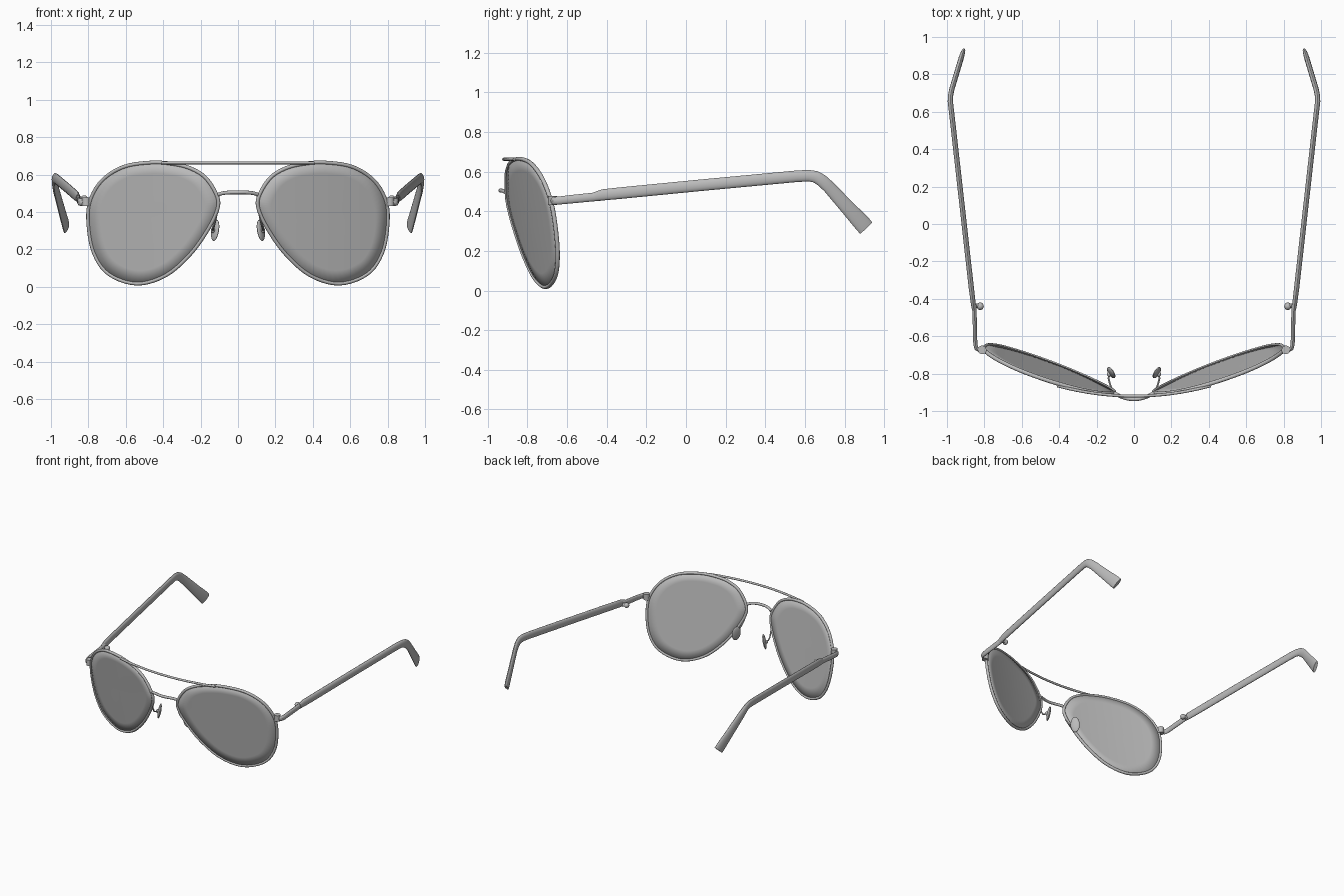
import bpy, bmesh, math
from mathutils import Vector, Matrix

if "Cube" in bpy.data.objects:
    bpy.data.objects.remove(bpy.data.objects["Cube"])

metal = bpy.data.materials.new("plain_grey")
metal.diffuse_color = (0.5, 0.5, 0.5, 1)
metal.use_nodes = True
metal.node_tree.nodes["Principled BSDF"].inputs["Base Color"].default_value = metal.diffuse_color


def finish(name, bm, mirror=True, thickness=0):
    """Turn a bmesh into a smooth, optionally mirrored object."""
    bmesh.ops.recalc_face_normals(bm, faces=bm.faces)
    me = bpy.data.meshes.new(name)
    bm.to_mesh(me)
    bm.free()
    me.materials.append(metal)
    ob = bpy.data.objects.new(name, me)
    bpy.context.collection.objects.link(ob)
    bpy.ops.object.select_all(action='DESELECT')
    ob.select_set(True)
    bpy.context.view_layer.objects.active = ob
    bpy.ops.object.shade_smooth_by_angle(angle=math.radians(40))
    if thickness:
        mod = ob.modifiers.new("thickness", 'SOLIDIFY')
        mod.thickness = thickness
        mod.offset = 0
    if mirror:
        ob.modifiers.new("mirror", 'MIRROR')
    return ob


def sweep(name, stations, up, cyclic=False, mirror=True, sides=12):
    """Sweep an ellipse along (x, y, z, half height, half thickness) stations."""
    bm = bmesh.new()
    n = len(stations)
    pts = [Vector(s[:3]) for s in stations]
    rings = []
    for i, s in enumerate(stations):
        if cyclic:
            t = pts[(i + 1) % n] - pts[i - 1]
        else:
            t = pts[min(i + 1, n - 1)] - pts[max(i - 1, 0)]
        t.normalize()
        side = t.cross(Vector(up)).normalized()
        top = side.cross(t)
        ring = []
        for k in range(sides):
            a = 2 * math.pi * k / sides
            ring.append(bm.verts.new(pts[i] + top * s[3] * math.sin(a) + side * s[4] * math.cos(a)))
        rings.append(ring)
    for i in range(n if cyclic else n - 1):
        a, b = rings[i], rings[(i + 1) % n]
        for k in range(sides):
            j = (k + 1) % sides
            bm.faces.new((a[k], a[j], b[j], b[k]))
    if not cyclic:
        bm.faces.new(rings[0])
        bm.faces.new(rings[-1])
    return finish(name, bm, mirror)


def ellipsoid(name, centre, size, rot=Matrix()):
    bm = bmesh.new()
    m = Matrix.Translation(centre) @ rot @ Matrix.Diagonal((*size, 1))
    bmesh.ops.create_uvsphere(bm, u_segments=20, v_segments=12, radius=1, matrix=m)
    return finish(name, bm)


def cylinder(name, centre, radius, depth, rot=Matrix()):
    bm = bmesh.new()
    bmesh.ops.create_cone(bm, cap_ends=True, segments=20, radius1=radius, radius2=radius,
                          depth=depth, matrix=Matrix.Translation(centre) @ rot)
    return finish(name, bm)


def face_y(x, z):
    """Wrapped, tilted surface on which the lenses lie."""
    return -0.85 + 0.2 * x + 0.13 * x * x - 0.16 * z


# Teardrop outline, smoothed by a closed spline
corners = [(0.46, 0.665), (0.61, 0.642), (0.725, 0.57), (0.79, 0.46), (0.80, 0.335),
           (0.77, 0.18), (0.69, 0.068), (0.54, 0.017), (0.385, 0.062), (0.255, 0.175),
           (0.165, 0.30), (0.113, 0.405), (0.11, 0.48), (0.17, 0.58), (0.25, 0.632), (0.34, 0.656)]
outline = []
for i in range(len(corners)):
    p0, p1, p2, p3 = [Vector(corners[(i + d) % len(corners)]) for d in (-1, 0, 1, 2)]
    for k in range(5):
        t = k / 5
        outline.append(0.5 * (2 * p1 + (p2 - p0) * t + (2 * p0 - 5 * p1 + 4 * p2 - p3) * t * t
                              + (3 * p1 - p0 - 3 * p2 + p3) * t ** 3))

# Lenses, as concentric rings on the curved surface
bm = bmesh.new()
mid = Vector((0.47, 0.37))
rings = []
for f in (1, 0.8, 0.6, 0.4, 0.2):
    ring = []
    for p in outline:
        q = mid + (p - mid) * f
        ring.append(bm.verts.new((q.x, face_y(q.x, q.y), q.y)))
    rings.append(ring)
for a, b in zip(rings, rings[1:]):
    for k in range(len(a)):
        j = (k + 1) % len(a)
        bm.faces.new((a[k], a[j], b[j], b[k]))
hub = bm.verts.new((mid.x, face_y(*mid), mid.y))
for k in range(len(outline)):
    bm.faces.new((rings[-1][k], rings[-1][(k + 1) % len(outline)], hub))
finish("lens", bm, thickness=0.01)

# Wire rims
sweep("rim", [(p.x, face_y(p.x, p.y), p.y, 0.011, 0.010) for p in outline], (0, 1, 0), cyclic=True)

# Brow bar and nose bridge
steps = [i / 12 for i in range(-12, 13)]
sweep("brow_bar", [(0.41 * u, -0.92 + 0.055 * u * u, 0.663, 0.008, 0.008) for u in steps],
      (0, 0, 1), mirror=False)
sweep("nose_bridge", [(0.105 * u, -0.937 + 0.033 * u * u, 0.505 - 0.012 * u ** 4, 0.010, 0.010)
                      for u in steps], (0, 0, 1), mirror=False)

# Nose pads on bent wire arms
turn = Matrix.Rotation(math.radians(-32), 4, 'Z') @ Matrix.Rotation(math.radians(-10), 4, 'Y')
ellipsoid("nose_pad", (0.122, -0.795, 0.302), (0.012, 0.034, 0.058), turn)
sweep("pad_arm", [(0.115, -0.893, 0.385, 0.005, 0.005), (0.122, -0.875, 0.35, 0.005, 0.005),
                  (0.130, -0.85, 0.318, 0.005, 0.005), (0.136, -0.825, 0.305, 0.005, 0.005),
                  (0.130, -0.798, 0.302, 0.005, 0.005)], (1, 0, 0), sides=8)
ellipsoid("pad_mount", (0.133, -0.803, 0.302), (0.012, 0.014, 0.014))

# End pieces that wrap from the rim to the hinge
cylinder("rim_lug", (0.812, -0.673, 0.455), 0.023, 0.046)
sweep("end_piece", [(0.805, -0.672, 0.454, 0.020, 0.011), (0.828, -0.674, 0.453, 0.020, 0.011),
                    (0.842, -0.666, 0.453, 0.020, 0.011), (0.848, -0.645, 0.454, 0.020, 0.011),
                    (0.850, -0.60, 0.459, 0.021, 0.011), (0.853, -0.43, 0.476, 0.022, 0.011)],
      (0, 0, 1))

# Hinge knuckles on the inside of the temples
cylinder("hinge_pin", (0.838, -0.437, 0.470), 0.013, 0.045, Matrix.Rotation(math.pi / 2, 4, 'Y'))
ellipsoid("hinge_knob", (0.822, -0.440, 0.470), (0.019, 0.020, 0.019))

# Temples with bent, flaring tips
sweep("temple", [(0.856, -0.46, 0.475, 0.022, 0.010), (0.860, -0.42, 0.483, 0.028, 0.013),
                 (0.870, -0.34, 0.491, 0.029, 0.014), (0.917, 0.08, 0.532, 0.029, 0.014),
                 (0.971, 0.56, 0.577, 0.029, 0.014), (0.978, 0.62, 0.580, 0.029, 0.014),
                 (0.982, 0.655, 0.574, 0.030, 0.014), (0.981, 0.685, 0.556, 0.031, 0.014),
                 (0.974, 0.72, 0.524, 0.032, 0.014), (0.944, 0.82, 0.414, 0.038, 0.014),
                 (0.923, 0.89, 0.338, 0.044, 0.014), (0.917, 0.909, 0.316, 0.043, 0.012)],
      (0, 0, 1), sides=16)
